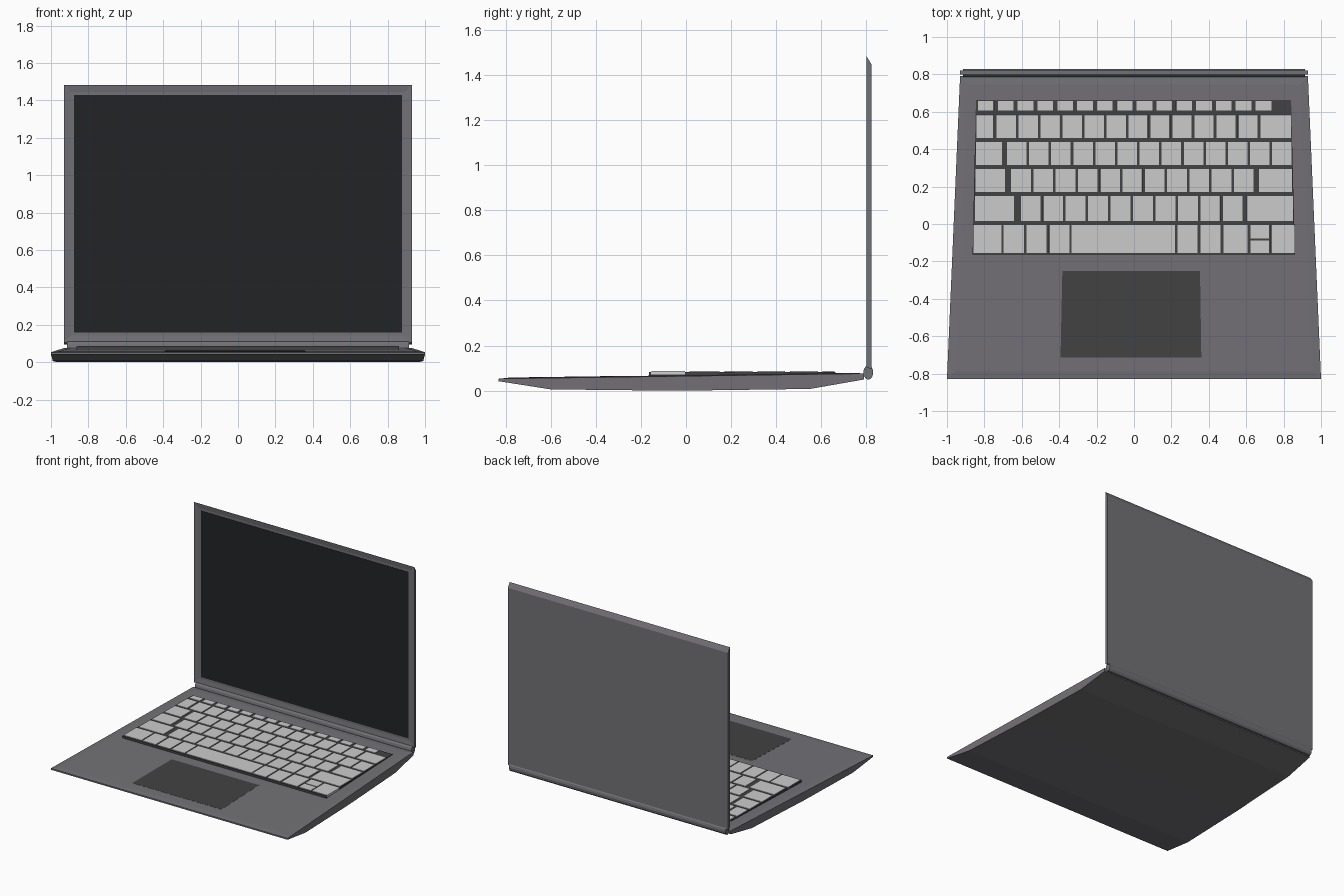
import bpy, bmesh, math
from mathutils import Vector

if "Cube" in bpy.data.objects:
    bpy.data.objects.remove(bpy.data.objects["Cube"])


def material(name, r, g, b):
    m = bpy.data.materials.new(name)
    m.diffuse_color = (r, g, b, 1)
    m.use_nodes = True
    m.node_tree.nodes["Principled BSDF"].inputs["Base Color"].default_value = m.diffuse_color
    return m


SHELL = material("shell_grey", 0.17, 0.165, 0.18)
DARK = material("dark_grey", 0.055, 0.055, 0.057)
GLASS = material("screen_black", 0.016, 0.017, 0.019)
KEY = material("key_light", 0.68, 0.68, 0.68)


def finish(bm, name, mat):
    bmesh.ops.recalc_face_normals(bm, faces=bm.faces)
    mesh = bpy.data.meshes.new(name)
    bm.to_mesh(mesh)
    bm.free()
    mesh.materials.append(mat)
    ob = bpy.data.objects.new(name, mesh)
    bpy.context.collection.objects.link(ob)
    return ob


def side_extrude(profile, half_width):
    """Extrude a (y, z) profile across x, with a half width depending on y."""
    bm = bmesh.new()
    left, right = [[bm.verts.new((s * half_width(y), y, z)) for y, z in profile]
                   for s in (-1, 1)]
    bm.faces.new(left)
    bm.faces.new(right[::-1])
    n = len(profile)
    for i in range(n):
        j = (i + 1) % n
        bm.faces.new((left[i], right[i], right[j], left[j]))
    bmesh.ops.recalc_face_normals(bm, faces=bm.faces)
    return bm


def inset_facing(bm, direction, thickness, depth):
    face = max(bm.faces, key=lambda f: f.normal.dot(Vector(direction)) * f.calc_area())
    bmesh.ops.inset_region(bm, faces=[face], thickness=thickness, depth=depth)


def add_slab(bm, front, back, z_front, z_back, height, taper=0.0):
    """Slab with front=(x0, x1, y) and back=(x0, x1, y) edges."""
    rings = []
    for dz, t in ((0, 0), (height, taper)):
        rings.append([bm.verts.new(c) for c in (
            (front[0] + t, front[2] + t, z_front + dz), (front[1] - t, front[2] + t, z_front + dz),
            (back[1] - t, back[2] - t, z_back + dz), (back[0] + t, back[2] - t, z_back + dz))])
    low, top = rings
    bm.faces.new(low[::-1])
    bm.faces.new(top)
    for i in range(4):
        j = (i + 1) % 4
        bm.faces.new((low[i], low[j], top[j], top[i]))


# Wedge-shaped base with a slightly raised deck
bm = side_extrude([(-0.83, 0.053), (-0.83, 0.042), (-0.60, 0.006), (-0.04, 0.0),
                   (0.55, 0.008), (0.79, 0.05), (0.79, 0.076)],
                  lambda y: 1 - 0.07 * (y + 0.83) / 1.62)
inset_facing(bm, (0, 0, 1), 0.06, 0.004)
finish(bm, "base", SHELL)

# Lid with a recessed front and a sloped top edge
bm = side_extrude([(0.80, 0.105), (0.80, 1.483), (0.822, 1.447), (0.822, 0.095)],
                  lambda y: 0.93)
inset_facing(bm, (0, -1, 0), 0.054, -0.006)
finish(bm, "lid", SHELL)

# Screen panel
bm = side_extrude([(0.804, 0.159), (0.804, 1.429), (0.810, 1.429), (0.810, 0.159)],
                  lambda y: 0.876)
finish(bm, "screen", GLASS)

# Hinge bar, oval in section
oval = [(0.808 + 0.022 * math.cos(a), 0.081 + 0.032 * math.sin(a))
        for a in (math.tau * i / 12 for i in range(12))]
finish(side_extrude(oval, lambda y: 0.915), "hinge", SHELL)

# Touchpad, lying almost flush on the sloping deck
bm = bmesh.new()
add_slab(bm, (-0.393, 0.36, -0.715), (-0.383, 0.353, -0.252), 0.050, 0.0565, 0.0095)
finish(bm, "touchpad", DARK)

# Keyboard tray
bm = bmesh.new()
add_slab(bm, (-0.863, 0.86, -0.163), (-0.845, 0.84, 0.663), 0.055, 0.055, 0.028)
finish(bm, "keyboard_tray", DARK)

# Keys: per row (y0, y1, list of (x start, x end, key count))
rows = [
    (0.605, 0.658, [(-0.845, 0.745, 15)]),
    (0.460, 0.585, [(-0.845, -0.75, 1), (-0.742, 0.668, 12), (0.674, 0.843, 1)]),
    (0.315, 0.440, [(-0.848, -0.702, 1), (-0.686, 0.732, 12), (0.736, 0.845, 1)]),
    (0.170, 0.295, [(-0.850, -0.688, 1), (-0.664, 0.647, 11), (0.665, 0.847, 1)]),
    (0.015, 0.150, [(-0.853, -0.639, 1), (-0.612, 0.588, 10), (0.600, 0.852, 1)]),
    (-0.155, -0.004, [(-0.862, -0.706, 1), (-0.704, -0.338, 3), (-0.336, 0.223, 1),
                      (0.225, 0.470, 2), (0.476, 0.610, 1), (0.731, 0.864, 1)]),
    (-0.078, -0.004, [(0.621, 0.725, 1)]),
    (-0.155, -0.087, [(0.621, 0.725, 1)]),
]
bm = bmesh.new()
for y0, y1, groups in rows:
    for x0, x1, count in groups:
        pitch = (x1 - x0) / count
        gap = 0.02 if count == 15 else 0.012 if count > 1 else 0.004
        for i in range(count):
            a = x0 + i * pitch + gap / 2
            b = a + pitch - gap
            add_slab(bm, (a, b, y0), (a, b, y1), 0.072, 0.072, 0.0145, 0.001)
finish(bm, "keys", KEY)
